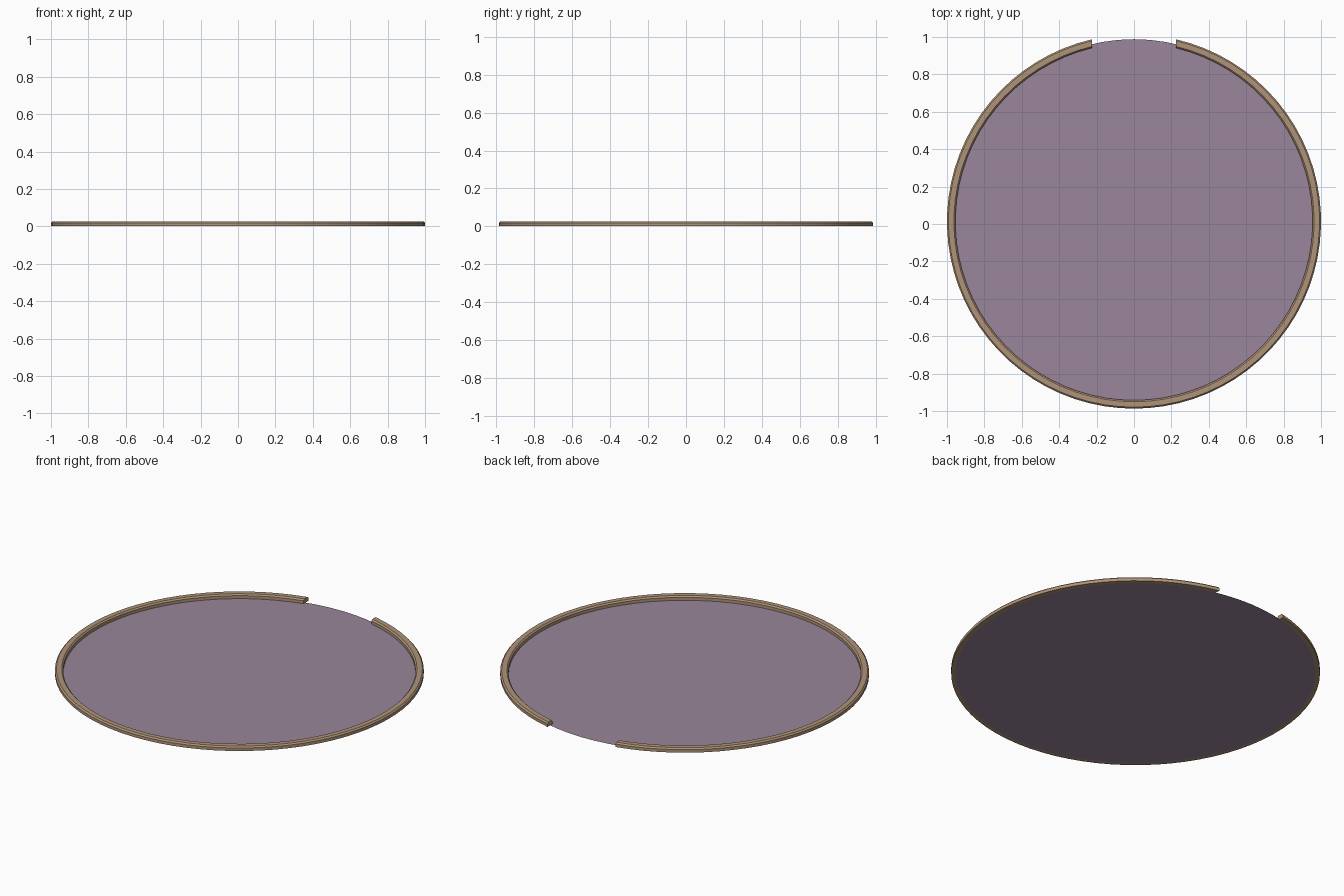
import bpy, bmesh, math

if "Cube" in bpy.data.objects:
    bpy.data.objects.remove(bpy.data.objects["Cube"])

CY = 0.013        # circle centre in y, so the bounds are centred
SEG = 72
GAP = 0.225       # half width of the opening at the back


def material(name, rgb):
    m = bpy.data.materials.new(name)
    m.diffuse_color = (*rgb, 1.0)
    m.use_nodes = True
    m.node_tree.nodes["Principled BSDF"].inputs["Base Color"].default_value = m.diffuse_color
    return m


def make_object(name, bm, mat):
    mesh = bpy.data.meshes.new(name)
    bm.to_mesh(mesh)
    bm.free()
    mesh.materials.append(mat)
    ob = bpy.data.objects.new(name, mesh)
    bpy.context.collection.objects.link(ob)
    ob.location.y = CY
    return ob


tan = material("tan rim", (0.43, 0.295, 0.19))
mauve = material("mauve floor", (0.32, 0.24, 0.325))

# Floor: thin flat disc
bm = bmesh.new()
bmesh.ops.create_circle(bm, cap_ends=True, segments=SEG, radius=0.975)
for f in bm.faces:
    if f.normal.z < 0:
        f.normal_flip()
make_object("floor_disc", bm, mauve)

# Rim: chamfered profile swept round, ends cut parallel to y at the gap
profile = [(0.955, 0.001), (1.0, 0.001), (1.0, 0.019), (0.992, 0.027),
           (0.963, 0.027), (0.955, 0.019)]
bm = bmesh.new()
rings = []
for i in range(SEG + 1):
    ring = []
    for r, z in profile:
        half = math.asin(GAP / r)
        a = math.pi / 2 + half + (2 * math.pi - 2 * half) * i / SEG
        ring.append(bm.verts.new((r * math.cos(a), r * math.sin(a), z)))
    rings.append(ring)
n = len(profile)
for a, b in zip(rings, rings[1:]):
    for j in range(n):
        k = (j + 1) % n
        bm.faces.new((a[j], a[k], b[k], b[j]))
bm.faces.new(rings[0])
bm.faces.new(rings[-1])
bmesh.ops.recalc_face_normals(bm, faces=bm.faces)
rim = make_object("rim", bm, tan)

# Smooth along the sweep, crisp chamfers
bpy.context.view_layer.objects.active = rim
rim.select_set(True)
bpy.ops.object.shade_smooth_by_angle(angle=math.radians(30))
